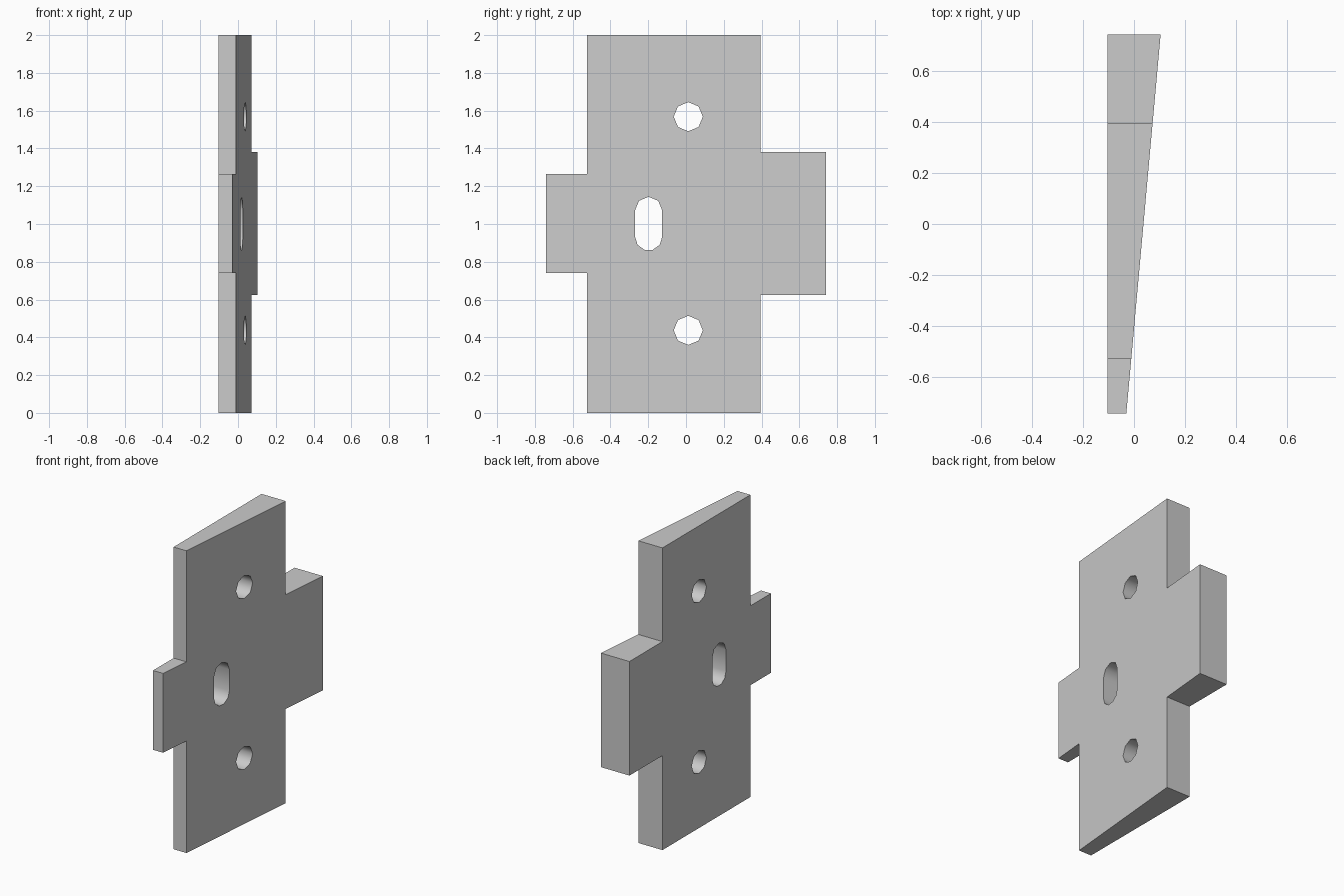
import bpy, bmesh
from math import pi, radians, sin, cos

if "Cube" in bpy.data.objects:
    bpy.data.objects.remove(bpy.data.objects["Cube"])

BACK_X = -0.104


def slant_x(y):
    # Tapered face: thin at the front (-y), thick at the rear (+y)
    return -0.03 + (y + 0.74) / 1.48 * 0.134


def arc(y, z, r, start, segs):
    return [(y + r * cos(start + pi * i / segs), z + r * sin(start + pi * i / segs))
            for i in range(segs + 1)]


def slot(y, z, r, half, top_segs=4, bottom_segs=4):
    pts = arc(y, z + half, r, 0, top_segs) + arc(y, z - half, r, pi, bottom_segs)
    if half == 0:
        pts = pts[:top_segs] + pts[top_segs + 1:-1]
    return pts


# Cross-shaped outline in (y, z)
outline = [(-0.525, 0), (0.395, 0), (0.395, 0.625), (0.74, 0.625),
           (0.74, 1.38), (0.395, 1.38), (0.395, 2), (-0.525, 2),
           (-0.525, 1.265), (-0.74, 1.265), (-0.74, 0.74), (-0.525, 0.74)]

# Two round holes and one elongated slot
loops = [outline,
         slot(0.012, 1.568, 0.077, 0),
         slot(0.012, 0.437, 0.077, 0),
         slot(-0.198, 1.002, 0.072, 0.07, 4, 5)]

bm = bmesh.new()
for loop in loops:
    vs = [bm.verts.new((BACK_X, y, z)) for y, z in loop]
    for a, b in zip(vs, vs[1:] + vs[:1]):
        bm.edges.new((a, b))

# Fill the flat face, then extrude onto the slanted plane
bmesh.ops.triangle_fill(bm, edges=bm.edges[:], use_beauty=True, normal=(1, 0, 0))
extruded = bmesh.ops.extrude_face_region(bm, geom=bm.faces[:], use_keep_orig=True)
for v in extruded["geom"]:
    if isinstance(v, bmesh.types.BMVert):
        v.co.x = slant_x(v.co.y)
bmesh.ops.recalc_face_normals(bm, faces=bm.faces[:])

mesh = bpy.data.meshes.new("wedge_plate")
bm.to_mesh(mesh)
bm.free()
plate = bpy.data.objects.new("wedge_plate", mesh)
bpy.context.collection.objects.link(plate)

# Smooth hole walls, sharp plate edges
bpy.context.view_layer.objects.active = plate
plate.select_set(True)
bpy.ops.object.shade_smooth_by_angle(angle=radians(50))
